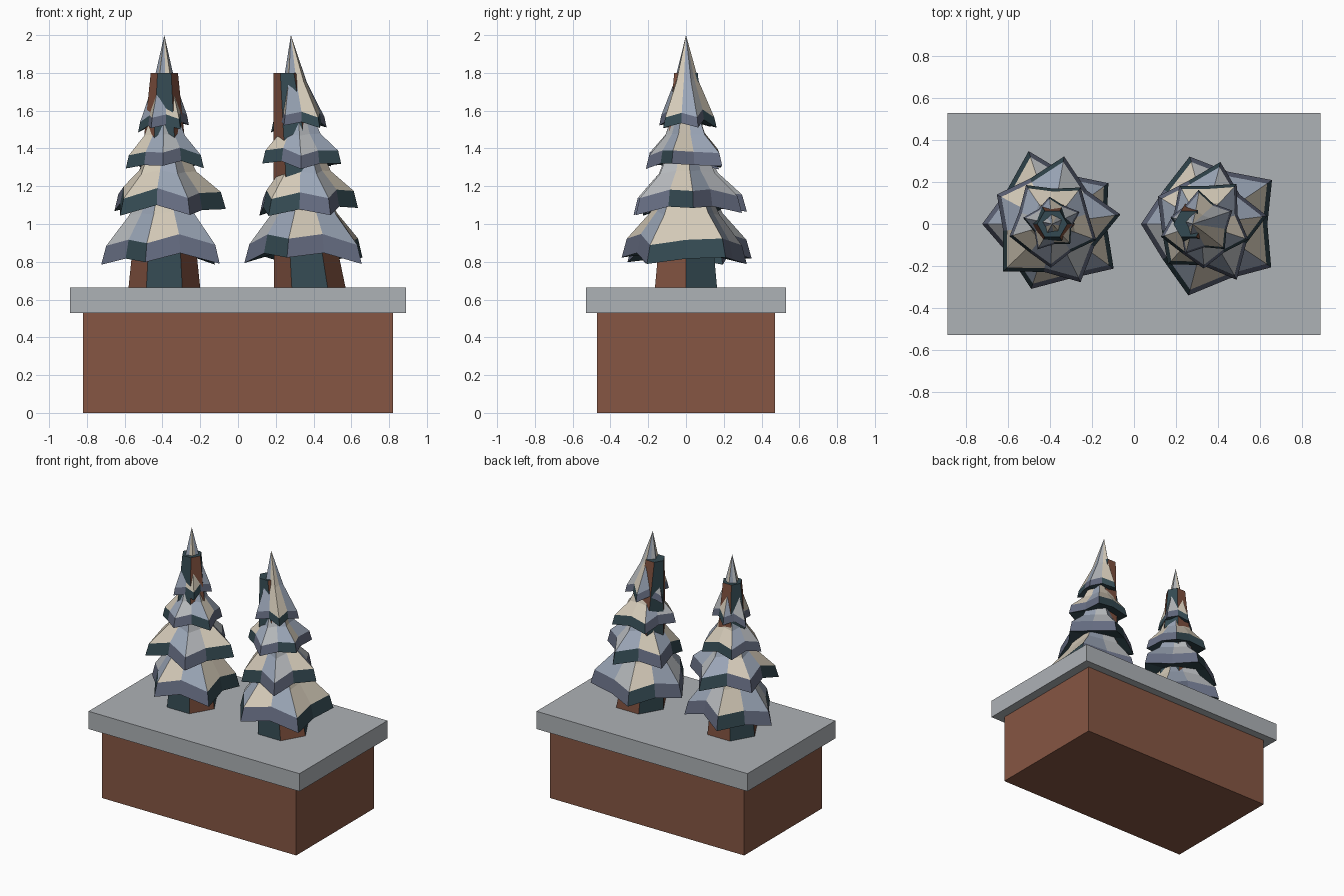
import bpy, bmesh, math, random
from mathutils import Vector

random.seed(4)
cube = bpy.data.objects.get("Cube")
if cube:
    bpy.data.objects.remove(cube, do_unlink=True)


def material(name, rgb):
    lin = [(c / 255 / 12.92) if c < 11 else ((c / 255 + 0.055) / 1.055) ** 2.4 for c in rgb]
    m = bpy.data.materials.new(name)
    m.use_nodes = True
    m.diffuse_color = (*lin, 1)
    m.node_tree.nodes["Principled BSDF"].inputs["Base Color"].default_value = (*lin, 1)
    return m


BRICK = material("brick brown", (134, 86, 67))
STONE = material("stone grey", (174, 178, 182))
BARK = material("bark brown", (126, 80, 62))
TEAL = material("dark teal", (52, 74, 82))
SLATE = material("slate blue", (102, 109, 130))
CREAM = material("cream snow", (212, 202, 184))
BLUE = material("blue snow", (154, 165, 182))
PALE = material("pale snow", (184, 187, 190))


def finish(name, bm, mats):
    bmesh.ops.recalc_face_normals(bm, faces=bm.faces)
    mesh = bpy.data.meshes.new(name)
    bm.to_mesh(mesh)
    bm.free()
    for m in mats:
        mesh.materials.append(m)
    obj = bpy.data.objects.new(name, mesh)
    bpy.context.collection.objects.link(obj)
    return obj


def box(name, half_x, half_y, z0, z1, mat):
    bm = bmesh.new()
    bmesh.ops.create_cube(bm, size=1)
    for v in bm.verts:
        v.co = Vector((v.co.x * 2 * half_x, v.co.y * 2 * half_y, z0 + (v.co.z + 0.5) * (z1 - z0)))
    finish(name, bm, [mat])


def bridge(bm, low, high, pick):
    # quads between two rings, coloured by pick(side)
    n = len(low)
    for i in range(n):
        j = (i + 1) % n
        bm.faces.new((low[i], low[j], high[j], high[i])).material_index = pick(i)


def fan(bm, ring, tip, pick):
    for i in range(len(ring)):
        bm.faces.new((ring[i], ring[(i + 1) % len(ring)], tip)).material_index = pick(i)


def trunk(name, base_x, top_x):
    # tapered hexagon with sides alternating in colour
    bm = bmesh.new()
    rings = []
    for x, r, z in ((base_x, 0.19, 0.66), (top_x, 0.072, 1.8)):
        rings.append([bm.verts.new((x + r * math.cos(math.radians(60 * k)),
                                    r * math.sin(math.radians(60 * k)), z)) for k in range(6)])
    bridge(bm, rings[0], rings[1], lambda i: 1 - i % 2)
    bm.faces.new(rings[0])
    bm.faces.new(rings[1]).material_index = 1
    finish(name, bm, [BARK, TEAL])


RIM = "STSSTTSSTS"
SNOW = "PBCBCCBPCB"
MATS = [SLATE, TEAL, CREAM, BLUE, PALE]
CODE = "STCBP"


def tier(name, centre, tip_x, radius, z, rim_h, mid, tip_z, turn, shift):
    # five-pointed drooping skirt: rim band, snowy slope and peak
    bm = bmesh.new()
    jitter = [(random.uniform(0.92, 1.07), random.uniform(-0.02, 0.025)) for _ in range(10)]

    def ring(scale, dent, height, cx, wobble):
        out = []
        for k, (jr, jz) in enumerate(jitter):
            a = math.radians(180 + turn + 36 * k)
            r = radius * scale * jr * (dent if k % 2 else 1)
            lift = wobble * (jz + (0.03 if k % 2 else 0))
            out.append(bm.verts.new((cx + r * math.cos(a), r * math.sin(a), height + lift)))
        return out

    mid_scale, mid_h = mid
    t = mid_h / (tip_z - z)
    low = ring(1, 0.74, z, centre, 1)
    top = ring(0.92, 0.74, z + rim_h, centre, 1)
    waist = ring(mid_scale, 0.78, z + mid_h, centre + (tip_x - centre) * t, 0.4)
    rim = lambda i: CODE.index(RIM[(i + shift) % 10])
    snow = lambda i: CODE.index(SNOW[(i + shift) % 10])
    bridge(bm, low, top, rim)
    bridge(bm, top, waist, snow)
    fan(bm, waist, bm.verts.new((tip_x, 0, tip_z)), snow)
    fan(bm, low, bm.verts.new((centre, 0, z + rim_h)), lambda i: 1)
    finish(name, bm, MATS)


def tree(name, base_x, top_x, centres, tips, radii):
    trunk(name + "_trunk", base_x, top_x)
    levels = ((0.80, 0.10, (0.56, 0.25), 1.42), (1.06, 0.09, (0.52, 0.21), 1.62),
              (1.30, 0.07, (0.52, 0.17), 1.78), (1.50, 0.055, (0.42, 0.25), 2.0))
    for n, (z, rim_h, mid, tip_z) in enumerate(levels):
        tier(f"{name}_tier_{n + 1}", centres[n], tips[n], radii[n], z, rim_h, mid, tip_z, -28 * n, 3 * n)


# Planter and stone slab
box("planter_base", 0.82, 0.47, 0, 0.53, BRICK)
box("stone_slab", 0.89, 0.53, 0.53, 0.665, STONE)

# Two snowy firs
tree("right_fir", -0.39, -0.39, [-0.39] * 4, [-0.39] * 4, [0.35, 0.31, 0.225, 0.135])
tree("left_fir", 0.38, 0.26, [0.37, 0.36, 0.34, 0.325], [0.35, 0.33, 0.31, 0.28],
     [0.365, 0.29, 0.23, 0.155])
